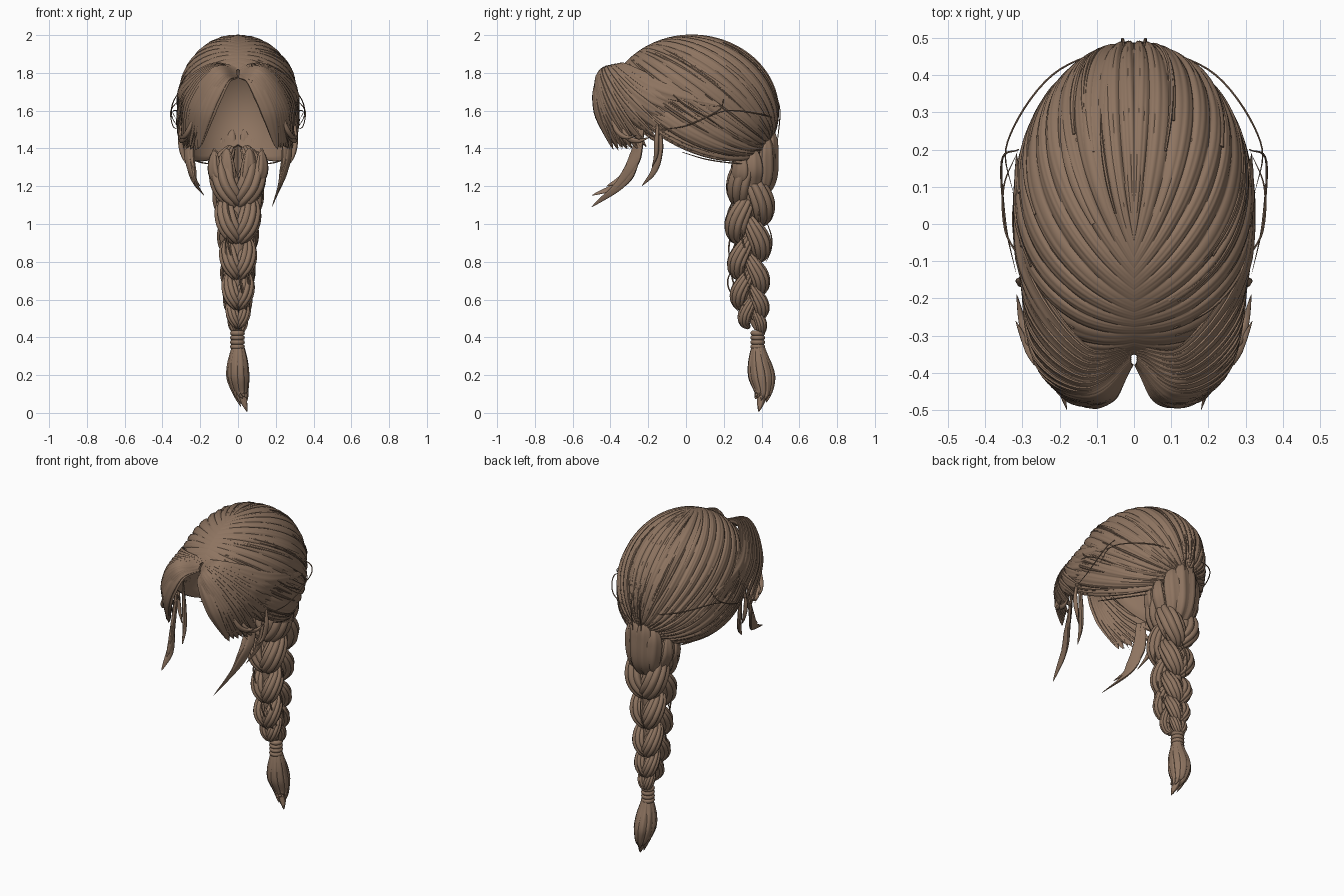
import bpy
import bmesh
import math
import random
from mathutils import Vector

random.seed(4)
if "Cube" in bpy.data.objects:
    bpy.data.objects.remove(bpy.data.objects["Cube"])

brown = bpy.data.materials.new("chestnut_brown")
COLOR = (0.27, 0.175, 0.118, 1)
brown.diffuse_color = COLOR
brown.use_nodes = True
brown.node_tree.nodes["Principled BSDF"].inputs["Base Color"].default_value = COLOR

HEAD = Vector((0, 0.03, 1.6))
SIZE = Vector((0.32, 0.46, 0.4))


def spline(pts, t):
    """Point at t in 0..1 on a smooth curve through pts, of any dimension."""
    n = len(pts) - 1
    i = min(int(t * n), n - 1)
    f = t * n - i
    p1, p2 = Vector(pts[i]), Vector(pts[i + 1])
    p0 = Vector(pts[i - 1]) if i else p1 * 2 - p2
    p3 = Vector(pts[i + 2]) if i + 2 <= n else p2 * 2 - p1
    return p1 + 0.5 * f * (p2 - p0 + f * (2 * p0 - 5 * p1 + 4 * p2 - p3
                                         + f * (3 * (p1 - p2) + p3 - p0)))


def finish(name, bm, angle=45):
    bmesh.ops.recalc_face_normals(bm, faces=bm.faces)
    mesh = bpy.data.meshes.new(name)
    bm.to_mesh(mesh)
    bm.free()
    mesh.materials.append(brown)
    ob = bpy.data.objects.new(name, mesh)
    bpy.context.collection.objects.link(ob)
    bpy.ops.object.select_all(action="DESELECT")
    ob.select_set(True)
    bpy.context.view_layer.objects.active = ob
    bpy.ops.object.shade_smooth_by_angle(angle=math.radians(angle))


def skin(bm, rings, closed=True):
    """Join rows of points into a tube or an open sheet."""
    rows = [[bm.verts.new(p) for p in r] for r in rings]
    n = len(rows[0])
    for a, b in zip(rows, rows[1:]):
        for j in range(n if closed else n - 1):
            k = (j + 1) % n
            bm.faces.new((a[j], a[k], b[k], b[j]))
    if closed:
        bm.faces.new(rows[0])
        bm.faces.new(rows[-1])


def taper(t):
    return (0.5 + 0.5 * min(1, 3 * t)) * min(1, 2.2 * (1 - t)) ** 0.75 + 0.02


def lock(bm, path, width, depth, ribs=0, steps=24, centre=HEAD, profile=taper):
    """Ribbed, flattened lock of hair swept along a path with a tapering tip."""
    pts = [spline(path, i / steps) for i in range(steps + 1)]
    sides = ribs * 4 if ribs else 6
    rings = []
    for i, p in enumerate(pts):
        along = (pts[min(i + 1, steps)] - pts[max(i - 1, 0)]).normalized()
        side = along.cross(p - centre).normalized()
        out = side.cross(along)
        w = profile(i / steps)
        ring = []
        for j in range(sides):
            a = math.tau * j / sides
            r = w * (0.82 + 0.18 * abs(math.sin(ribs * a / 2)) if ribs else 1)
            ring.append(p + side * (math.cos(a) * width * r) + out * (math.sin(a) * depth * r))
        rings.append(ring)
    skin(bm, rings)


def flip(path, s):
    return [(p[0] * s, p[1], p[2]) for p in path]


# Flow of hair on the skull: from the parting round the side to the nape.
# Rows run from the hairline to the midline of the back.
FLOW = [
    [(0, -.83, .55), (1.2, -.9, -.2), (1, .7, -1.2), (0, .94, -.5)],
    [(0, -.55, .84), (1, -.15, .9), (1, .85, -.2), (0, .94, -.45)],
    [(0, -.1, 1), (0, .5, 1.1), (0, 1.1, .4), (0, .96, -.4)],
]


def skull(v, u, scale=1.0):
    p0, a, b, p3 = [spline([row[i] for row in FLOW], v) for i in range(4)]
    w = 1 - u
    d = (p0 * w ** 3 + a * 3 * u * w * w + b * 3 * u * u * w + p3 * u ** 3).normalized() * scale
    d.x *= 1 + max(0.08 * d.z, -0.12 * d.z)
    return HEAD + Vector(d[i] * SIZE[i] for i in range(3))


def ridge(v, u):
    """Height of combed locks and finer strands: one on a crest, zero in a groove."""
    q = v + 0.012 * math.sin(17 * v + 3 * u) + 0.006 * math.sin(41 * v)
    broad = abs(math.sin(math.pi * 13 * q)) ** 0.6
    fine = abs(math.sin(math.pi * 39 * q + 1.5 * u)) ** 0.7
    return 0.8 * broad + 0.2 * fine


def sheet(name, rows, cols, scale):
    """Both halves of a skull-shaped sheet, with scale(v, u) as its relief."""
    for s, side in ((1, "left"), (-1, "right")):
        bm = bmesh.new()
        rings = []
        for i in range(rows + 1):
            v = i / rows
            rings.append(flip([skull(v, j / cols, scale(v, j / cols)) for j in range(cols + 1)], s))
        skin(bm, rings, closed=False)
        finish(name + "_" + side, bm)


def combed(v, u):
    fade = min(1, 5 * u, 0.25 + 3 * (1 - u))
    groove = 0.015 * max(0, 1 - 8 * u) * (1 - v)
    return 1.008 - 0.034 * fade * (1 - ridge(v, u)) - groove


# Combed cap, and a smooth lining that meets it at the hairline
sheet("cap", 200, 44, combed)
sheet("cap_lining", 50, 32, lambda v, u: 0.985 - 0.03 * min(1, 25 * v))

# Fine strands lying on the cap
bm = bmesh.new()
for s in (1, -1):
    for i in range(24):
        v, u0 = random.uniform(0.0, 0.9), random.uniform(0.05, 0.5)
        u1 = min(1, u0 + random.uniform(0.3, 0.5))
        drift = random.uniform(-0.02, 0.03)
        path = [skull(min(1, max(0, v + drift * k / 5)), u0 + (u1 - u0) * k / 5, 1.003) for k in range(6)]
        lock(bm, flip(path, s), random.uniform(0.005, 0.013), 0.005)
finish("cap_strands", bm)

# Swept fringe: rows run from the face edge up to the temple
FRINGE = [
    [(.012, -.372, 1.785), (.078, -.46, 1.76), (.16, -.465, 1.6), (.21, -.385, 1.40)],
    [(.012, -.37, 1.80), (.115, -.45, 1.795), (.235, -.375, 1.62), (.285, -.21, 1.42)],
    [(.008, -.34, 1.82), (.14, -.34, 1.82), (.29, -.12, 1.71), (.316, .19, 1.62)],
]


def fringe_path(v):
    return [spline([row[k] for row in FRINGE], v) for k in range(4)]


for s, side in ((1, "left"), (-1, "right")):
    bm = bmesh.new()
    for i in range(13):
        path = fringe_path(i / 12)
        path[3] += Vector((0, 0, random.uniform(-0.015, 0.015)))
        lock(bm, flip(path, s), 0.046, 0.02, ribs=7,
             profile=lambda t: (0.35 + 0.65 * min(1, 2 * t)) * min(1, 3.2 * (1 - t)) ** 0.6 + 0.02)
    for i in range(9):
        path = fringe_path(random.uniform(0.05, 0.95))
        path = [HEAD + (p - HEAD) * (1 + 0.015 * k) for k, p in enumerate(path)]
        lock(bm, flip(path, s), 0.008, 0.005)
    finish("fringe_" + side, bm)

# Loose wisps that frame the face
bm = bmesh.new()
for s, drop in ((1, 0), (-1, 0.06)):
    wisps = [
        ([(.25, -.25, 1.52), (.255, -.27, 1.36), (.225, -.34, 1.22), (.18, -.5, 1.09 + drop)], 0.038),
        ([(.265, -.23, 1.52), (.265, -.26, 1.36), (.235, -.33, 1.25), (.2, -.42, 1.14 + drop)], 0.03),
        ([(.285, -.14, 1.55), (.275, -.14, 1.4), (.25, -.17, 1.28), (.22, -.235, 1.2)], 0.022),
        ([(.3, -.15, 1.53), (.305, -.155, 1.44), (.29, -.16, 1.36), (.26, -.18, 1.3)], 0.014),
        ([(.24, -.34, 1.55), (.275, -.32, 1.47), (.3, -.26, 1.44), (.315, -.19, 1.46)], 0.016),
        ([(.22, -.4, 1.6), (.26, -.37, 1.5), (.29, -.32, 1.46), (.318, -.26, 1.47)], 0.014),
    ]
    for path, width in wisps:
        lock(bm, flip(path, s), width, 0.013, ribs=4)
finish("face_wisps", bm)

# Flyaway hairs at the sides and nape
bm = bmesh.new()
for s in (1, -1):
    hairs = [
        [(.02, .49, 1.55), (.22, .4, 1.58), (.34, .22, 1.6), (.325, .08, 1.55)],
        [(.31, .2, 1.66), (.355, .17, 1.6), (.345, 0, 1.52), (.315, -.14, 1.5)],
        [(.3, -.1, 1.72), (.345, -.02, 1.64), (.35, .1, 1.57), (.31, .2, 1.5)],
        [(.25, -.02, 1.38), (.235, .12, 1.34), (.15, .3, 1.32), (.04, .42, 1.34)],
        [(.02, .44, 1.75), (.03, .495, 1.62), (.03, .485, 1.45), (.03, .46, 1.3)],
    ]
    for path in hairs:
        lock(bm, flip(path, s), 0.004, 0.003)
finish("flyaway_hairs", bm)

# Locks gathered from the nape into the braid
bm = bmesh.new()
for s in (1, -1):
    for x, y, z in ((.03, .455, 1.5), (.08, .43, 1.46), (.125, .36, 1.4), (.125, .29, 1.39), (.06, .28, 1.4)):
        path = [(x, y, z), (x, y, z - .1), (x * .8, y * .94 + .018, 1.22), (x * .4, .35, 1.08)]
        lock(bm, flip(path, s), 0.052, 0.036, ribs=6, centre=Vector((0, .35, 1.3)),
             profile=lambda t: 0.1 + 0.9 * math.sin(math.pi * t ** 0.8) ** 0.8)
finish("gathered_nape", bm)

# Braid outline from top to bottom: height, half width, front and back
BRAID = [(1.25, .138, .24, .455), (1.04, .11, .21, .455), (.83, .088, .215, .45), (.66, .076, .225, .45),
         (.54, .056, .27, .44), (.44, .032, .35, .41)]

# Plaited lobes: mirrored chevrons on the front, offset by half a step on the back
bm = bmesh.new()
for face in (0, 1):
    for k in range(5):
        z, half, front, back = spline(BRAID, (k + face * 0.5) / 5)
        drop = 0.225 * (half / 0.11) ** 0.65
        mid = (front + back) / 2
        reach = (back - mid) * (1 if face else -1)
        for s in (1, -1):
            path = [(half * .25, mid - reach * .1, z + drop * .6),
                    (half * .58, mid + reach * .2, z + drop * .25),
                    (half * .5, mid + reach * .5, z - drop * .12),
                    (half * .2, mid + reach * .52, z - drop * .42),
                    (-half * .05, mid + reach * .25, z - drop * .62)]
            lock(bm, flip(path, s), half * .52 + .01, half * .5 + .008, ribs=9, steps=28,
                 centre=Vector((0, mid, z)),
                 profile=lambda t: 0.12 + 0.88 * math.sin(math.pi * (0.05 + 0.9 * t)) ** 0.85)
finish("braid", bm, 60)

# Core inside the braid
bm = bmesh.new()
rings = []
for i in range(25):
    z, half, front, back = spline(BRAID, i / 24)
    ring = []
    for j in range(20):
        a = math.tau * j / 20
        ring.append((half * .55 * math.cos(a), (front + back) / 2 + (back - front) * .3 * math.sin(a), z))
    rings.append(ring)
skin(bm, rings)
finish("braid_core", bm)

# Stray hairs along the braid
bm = bmesh.new()
for i in range(16):
    t, a = random.uniform(0.02, 0.7), random.uniform(0, math.tau)
    path = []
    for k in range(4):
        z, half, front, back = spline(BRAID, t + 0.07 * k)
        reach = 1.0 if k in (1, 2) else 0.8
        path.append((half * reach * math.cos(a),
                     (front + back) / 2 + (back - front) / 2 * reach * math.sin(a), z))
        a += 0.15
    lock(bm, path, 0.005, 0.004, centre=Vector((0, .34, .9)))
finish("braid_strays", bm)

# Wound hair tie
for i in range(4):
    bpy.ops.mesh.primitive_torus_add(major_radius=0.025, minor_radius=0.014, major_segments=28,
                                     minor_segments=10, location=(-0.003, .38, .35 + .024 * i))
    ring = bpy.context.object
    ring.name = "hair_tie_" + str(i + 1)
    ring.data.materials.append(brown)
    bpy.ops.object.shade_smooth_by_angle(angle=math.radians(60))

# Brush of loose hair below the tie
bm = bmesh.new()
for i in range(10):
    a = math.tau * i / 10
    x, y = math.cos(a), math.sin(a)
    path = [(.014 * x, .38 + .014 * y, .38), (.03 * x, .385 + .034 * y, .3),
            (.042 * x, .4 + .054 * y, .2), (.012 + .03 * x, .41 + .036 * y, .11),
            (.032 + .016 * x, .395 + .03 * y, random.uniform(0.03, 0.11))]
    lock(bm, path, 0.026, 0.02, ribs=5, centre=Vector((0, .39, .2)))
lock(bm, [(0, .38, .38), (0, .395, .25), (.015, .405, .12), (.048, .385, 0.005)], 0.04, 0.045,
     ribs=6, centre=Vector((0, 2, .2)))
finish("braid_tail", bm)
